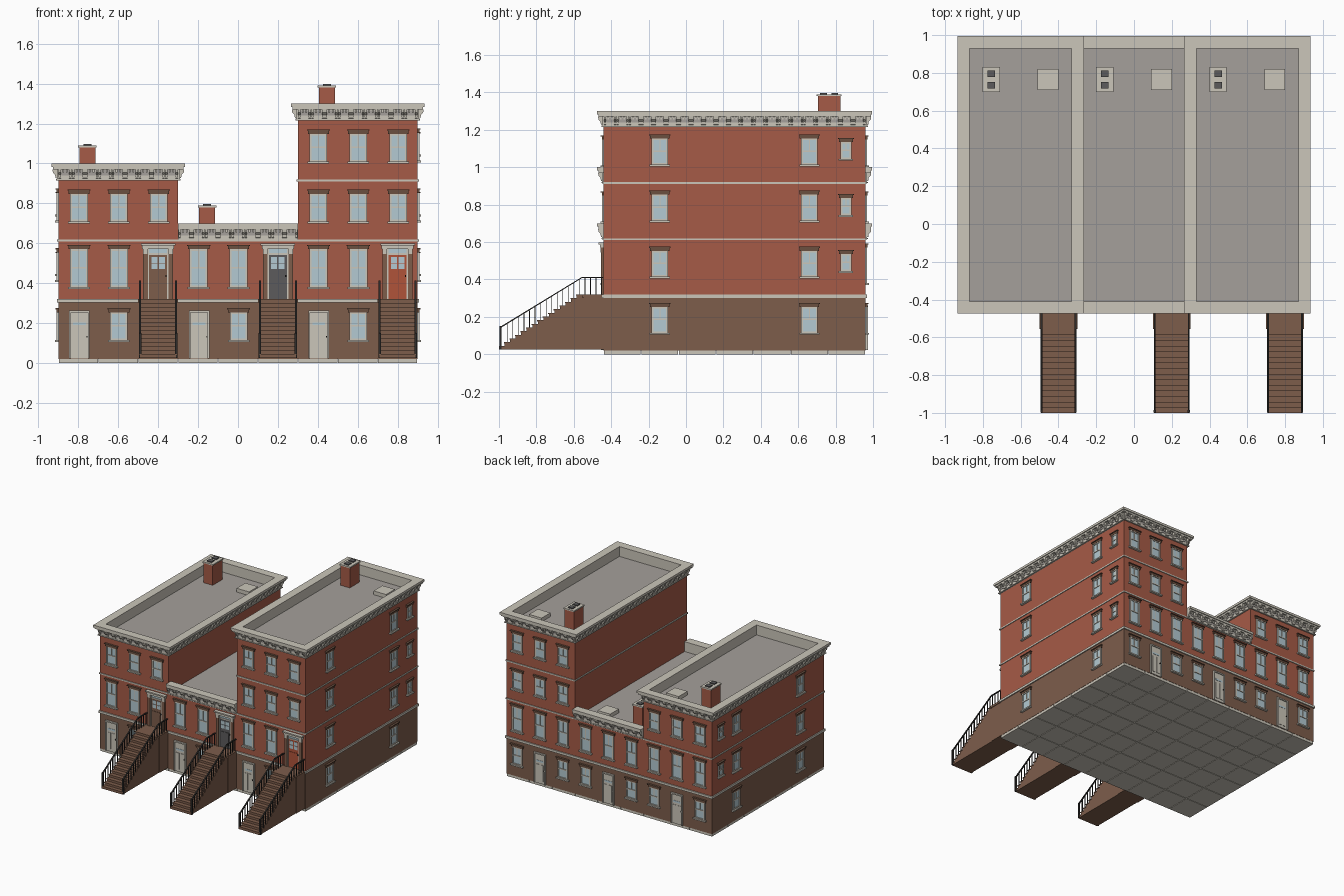
import bpy, bmesh, math
from mathutils import Matrix, Vector

if "Cube" in bpy.data.objects:
    bpy.data.objects.remove(bpy.data.objects["Cube"], do_unlink=True)


def material(name, hex_code):
    rgb = [int(hex_code[i:i + 2], 16) / 255 for i in (0, 2, 4)]
    lin = [c / 12.92 if c < 0.04 else ((c + 0.055) / 1.055) ** 2.4 for c in rgb]
    m = bpy.data.materials.new(name)
    m.use_nodes = True
    m.diffuse_color = (*lin, 1)
    m.node_tree.nodes["Principled BSDF"].inputs["Base Color"].default_value = (*lin, 1)
    return m


BRICK = material("red brick", "A65B47")
STONE = material("brownstone", "7D5D4B")
LINTEL = material("dark brownstone", "6B5040")
TRIM = material("cream trim", "CBC6BA")
GLASS = material("pale blue glass", "B4CAD2")
ROOF = material("roof grey", "A5A09B")
IRON = material("black iron", "2E2C2B")
SLATE = material("slate grey", "5C5B5C")
RED = material("red door paint", "B0533A")


class Part:
    """Collects boxes and prisms into one mesh."""

    def __init__(self, name):
        self.name, self.bm, self.mats = name, bmesh.new(), []

    def slot(self, mat):
        if mat not in self.mats:
            self.mats.append(mat)
        return self.mats.index(mat)

    def box(self, mat, x, y, z):
        lo, hi = Vector((x[0], y[0], z[0])), Vector((x[1], y[1], z[1]))
        m = Matrix.Translation((lo + hi) / 2) @ Matrix.Diagonal((*(hi - lo), 1))
        verts = bmesh.ops.create_cube(self.bm, size=1, matrix=m)["verts"]
        for f in {f for v in verts for f in v.link_faces}:
            f.material_index = self.slot(mat)
        return self

    def prism(self, mat, profile, x0, x1):
        """Extrude a (y, z) profile along x."""
        f = self.bm.faces.new([self.bm.verts.new((x0, y, z)) for y, z in profile])
        f.material_index = self.slot(mat)
        ext = bmesh.ops.extrude_face_region(self.bm, geom=[f], use_keep_orig=True)["geom"]
        moved = [v for v in ext if isinstance(v, bmesh.types.BMVert)]
        bmesh.ops.translate(self.bm, verts=moved, vec=(x1 - x0, 0, 0))
        return self

    def mesh(self):
        bmesh.ops.recalc_face_normals(self.bm, faces=self.bm.faces)
        me = bpy.data.meshes.new(self.name)
        self.bm.to_mesh(me)
        self.bm.free()
        for m in self.mats:
            me.materials.append(m)
        return me

    def done(self):
        return place(self.name, self.mesh())


def place(name, mesh, loc=(0, 0, 0), turn=0):
    ob = bpy.data.objects.new(name, mesh)
    ob.location, ob.rotation_euler.z = loc, math.radians(turn)
    bpy.context.collection.objects.link(ob)
    return ob


# Main dimensions
HALF, FRONT, BACK = 0.9, -0.44, 0.96
MID_Y = (FRONT + BACK) / 2
UNITS = {"left": (-0.6, 1.0, 3), "middle": (0, 0.7, 2), "right": (0.6, 1.3, 4)}

# Paving slab under the block
paving = Part("paving_tiles")
for i in range(9):
    for j in range(7):
        x, y, g = -HALF + i * 0.2, FRONT + j * 0.2, 0.002
        paving.box(TRIM, (x + g, x + 0.2 - g), (y + g, y + 0.2 - g), (0, 0.022))
paving.done()

# Basement storey and string courses
Part("basement_walls").box(STONE, (-HALF, HALF), (FRONT, BACK), (0.02, 0.31)).done()
courses = Part("string_courses")
for z0, z1, out in ((0.302, 0.32, 0.008), (0.61, 0.62, 0.006)):
    courses.box(TRIM, (-HALF - out, HALF + out), (FRONT - out, BACK + out), (z0, z1))
courses.box(TRIM, (0.294, HALF + 0.006), (FRONT - 0.006, BACK + 0.006), (0.91, 0.92))
courses.done()


# Openings face -y with the wall plane at y = 0
def window(name, w, h):
    p, s = Part(name), w / 2
    p.box(TRIM, (-s - 0.01, s + 0.01), (-0.018, 0), (0, 0.01))
    p.box(LINTEL, (-s - 0.008, s + 0.008), (-0.01, 0), (h, h + 0.016))
    p.box(LINTEL, (-s - 0.013, s + 0.013), (-0.016, 0), (h + 0.016, h + 0.022))
    p.box(GLASS, (-s, s), (-0.003, 0), (0.01, h))
    for side in (-1, 1):
        x = side * (s - 0.005)
        p.box(TRIM, (x - 0.005, x + 0.005), (-0.009, 0), (0.01, h))
    for z in (0.01, h * 0.52, h - 0.008):
        p.box(TRIM, (-s, s), (-0.008, 0), (z, z + 0.008))
    p.box(TRIM, (-0.003, 0.003), (-0.006, 0), (h * 0.52, h))
    return p.mesh()


def entry_door(name, paint):
    p = Part(name)
    p.box(paint, (-0.045, 0.045), (-0.006, 0), (0, 0.225))
    p.box(GLASS, (-0.045, 0.045), (-0.004, 0), (0.225, 0.255))
    p.box(TRIM, (-0.05, 0.05), (-0.009, 0), (0.222, 0.23))
    for side in (-1, 1):
        a, b = sorted((side * 0.045, side * 0.052))
        p.box(TRIM, (a, b), (-0.01, 0), (0, 0.255))
        a, b = sorted((side * 0.052, side * 0.075))
        p.box(STONE, (a, b), (-0.014, 0), (0, 0.25))
        p.box(TRIM, (a, b), (-0.018, 0), (0.225, 0.25))
        a, b = sorted((side * 0.004, side * 0.034))
        for z in (0.15, 0.182):
            p.box(GLASS, (a, b), (-0.009, 0), (z, z + 0.028))
        p.box(paint, (a, b), (-0.01, 0), (0.025, 0.125))
    p.box(TRIM, (-0.08, 0.08), (-0.02, 0), (0.25, 0.268))
    p.box(TRIM, (-0.086, 0.086), (-0.028, 0), (0.268, 0.278))
    p.box(IRON, (0.036, 0.042), (-0.014, 0), (0.11, 0.12))
    return p.mesh()


def basement_door():
    p = Part("basement_door")
    p.box(TRIM, (-0.043, 0.043), (-0.006, 0), (0, 0.23))
    p.box(GLASS, (-0.032, 0.032), (-0.008, 0), (0.168, 0.182))
    for side in (-1, 1):
        a, b = sorted((side * 0.043, side * 0.051))
        p.box(TRIM, (a, b), (-0.014, 0), (0, 0.238))
        a, b = sorted((side * 0.006, side * 0.032))
        p.box(TRIM, (a, b), (-0.01, 0), (0.02, 0.15))
    p.box(TRIM, (-0.051, 0.051), (-0.014, 0), (0.23, 0.24))
    p.box(IRON, (0.036, 0.041), (-0.014, 0), (0.105, 0.113))
    return p.mesh()


WINDOW = window("sash_window", 0.088, 0.148)
TALL = window("tall_sash_window", 0.09, 0.2)
SMALL = window("small_window", 0.058, 0.1)
BASEMENT_DOOR = basement_door()
PAINTS = {"left": STONE, "middle": SLATE, "right": RED}


def cornice(name, length, corner):
    """One straight run with its top at z = 0; corner = 1 wraps past the ends."""
    p, s = Part(name), length / 2
    for out, z0, z1 in ((0.035, -0.018, 0), (0.028, -0.03, -0.018),
                        (0.008, -0.078, -0.03), (0.012, -0.085, -0.078)):
        e = s + out if corner else s - (0.03 if corner is False else 0)
        p.box(TRIM, (-e, e), (-out, 0.03), (z0, z1))
    gaps = round(length / 0.2) * 3
    step = length / gaps
    bracket = [(-0.004, -0.03), (-0.03, -0.03), (-0.028, -0.045),
               (-0.017, -0.056), (-0.015, -0.072), (-0.004, -0.076)]
    for i in range(gaps):
        x = -s + (i + 0.5) * step
        for d in (-1, 1):
            c = x + d * step * 0.4
            p.prism(TRIM, bracket, c - 0.006, c + 0.006)
            c = x + d * 0.009
            p.box(TRIM, (c - 0.004, c + 0.004), (-0.018, 0), (-0.046, -0.03))
        p.box(ROOF, (x - 0.019, x + 0.019), (-0.01, 0), (-0.06, -0.034))
    return p.mesh()


# Houses
for unit, (cx, top, floors) in UNITS.items():
    x0, x1, deck = cx - 0.3, cx + 0.3, top - 0.078
    Part(unit + "_brick_walls").box(BRICK, (x0, x1), (FRONT, BACK), (0.31, deck - 0.005)).done()
    Part(unit + "_roof").box(ROOF, (x0, x1), (FRONT + 0.002, BACK - 0.002), (deck - 0.01, deck)).done()

    # Cornices
    run = cornice(unit + "_cornice", 0.6, None if unit == "middle" else 1)
    place(unit + "_front_cornice", run, (cx, FRONT, top))
    place(unit + "_back_cornice", run, (cx, BACK, top), 180)
    if unit != "middle":
        side_run = cornice(unit + "_side_cornice", BACK - FRONT, False)
        for x, turn in ((x1, 90), (x0, -90)):
            place(unit + "_side_cornice", side_run, (x, MID_Y, top), turn)

    # Chimney and roof hatch
    x, y = cx - 0.155, 0.765
    chimney = Part(unit + "_chimney")
    chimney.box(BRICK, (x - 0.04, x + 0.04), (y - 0.06, y + 0.06), (deck, top + 0.08))
    chimney.box(TRIM, (x - 0.046, x + 0.046), (y - 0.066, y + 0.066), (top + 0.08, top + 0.09))
    for d in (-0.03, 0.03):
        chimney.box(SLATE, (x - 0.02, x + 0.02), (y + d - 0.018, y + d + 0.018), (top + 0.09, top + 0.098))
    chimney.done()
    x = cx + 0.145
    Part(unit + "_roof_hatch").box(TRIM, (x - 0.055, x + 0.055), (y - 0.055, y + 0.055), (deck, deck + 0.03)).done()

    # Front and back openings
    for col in (-1, 0, 1):
        x = cx + col * 0.2 + 0.003
        for floor in range(1, floors):
            mesh, z = (TALL, 0.37) if floor == 1 else (WINDOW, 0.1 + floor * 0.3)
            place(unit + "_back_window", mesh, (x, BACK, z), 180)
            if floor > 1 or col < 1:
                place(unit + "_front_window", mesh, (x, FRONT, z))
        if col == 0:
            place(unit + "_back_basement_door", BASEMENT_DOOR, (x, BACK, 0.022), 180)
            place(unit + "_front_basement_window", WINDOW, (x, FRONT, 0.105))
        else:
            place(unit + "_back_basement_window", WINDOW, (x, BACK, 0.105), 180)
    place(unit + "_front_basement_door", BASEMENT_DOOR, (cx - 0.195, FRONT, 0.022))
    place(unit + "_entry_door", entry_door(unit + "_entry_door", PAINTS[unit]), (cx + 0.2, FRONT, 0.32))

    # Side openings on the two end walls
    if unit != "middle":
        wall_x, turn = (x1, 90) if cx > 0 else (x0, -90)
        for floor in range(floors):
            for y in (-0.14, 0.66):
                place(unit + "_side_window", WINDOW, (wall_x, y, 0.105 + floor * 0.3), turn)
            if floor:
                place(unit + "_side_small_window", SMALL, (wall_x, 0.855, 0.135 + floor * 0.3), turn)

# Stoop: steps, landing and iron railings
STEPS, Y0, Y1, Z0, Z1 = 15, -1.0, -0.555, 0.025, 0.32
RUN, RISE = (Y1 - Y0) / STEPS, (Z1 - Z0) / STEPS
stoop = Part("stoop_steps")
profile = [(FRONT, Z0), (Y0, Z0)]
for i in range(STEPS):
    y, z = Y0 + i * RUN, Z0 + (i + 1) * RISE
    profile += [(y, z - 0.004), (y + RUN, z - 0.004)]
    stoop.box(STONE, (-0.093, 0.093), (y - 0.004 * (i > 0), y + RUN), (z - 0.006, z))
stoop.prism(STONE, profile + [(FRONT, Z1 - 0.004)], -0.09, 0.09)
stoop.box(STONE, (-0.1, 0.1), (Y1, FRONT), (Z1 - 0.016, Z1))
stoop.box(STONE, (-0.095, 0.095), (Y1 + 0.01, FRONT), (Z0, Z1 - 0.016))
stoop_mesh = stoop.mesh()

rails = Part("stoop_railings")
for x in (-0.09, 0.09):
    t = 0.0035
    rails.prism(IRON, [(-0.995, 0.138), (Y1, 0.408), (FRONT, 0.408), (FRONT, 0.414),
                       (Y1, 0.414), (-0.995, 0.146)], x - 0.005, x + 0.005)
    rails.box(IRON, (x - 0.006, x + 0.006), (-0.998, -0.986), (Z0, 0.15))
    for i in range(1, STEPS + 4):
        y = Y0 + (i + 0.5) * RUN
        step = min(i, STEPS)
        foot = Z0 + min(step + 1, STEPS) * RISE
        head = min(0.138 + (y + 0.995) * 0.614, 0.41)
        rails.box(IRON, (x - t, x + t), (y - t / 2, y + t / 2), (foot, head))
rails_mesh = rails.mesh()
for unit, (cx, _, _) in UNITS.items():
    place(unit + "_stoop_steps", stoop_mesh, (cx + 0.2, 0, 0))
    place(unit + "_stoop_railings", rails_mesh, (cx + 0.2, 0, 0))
